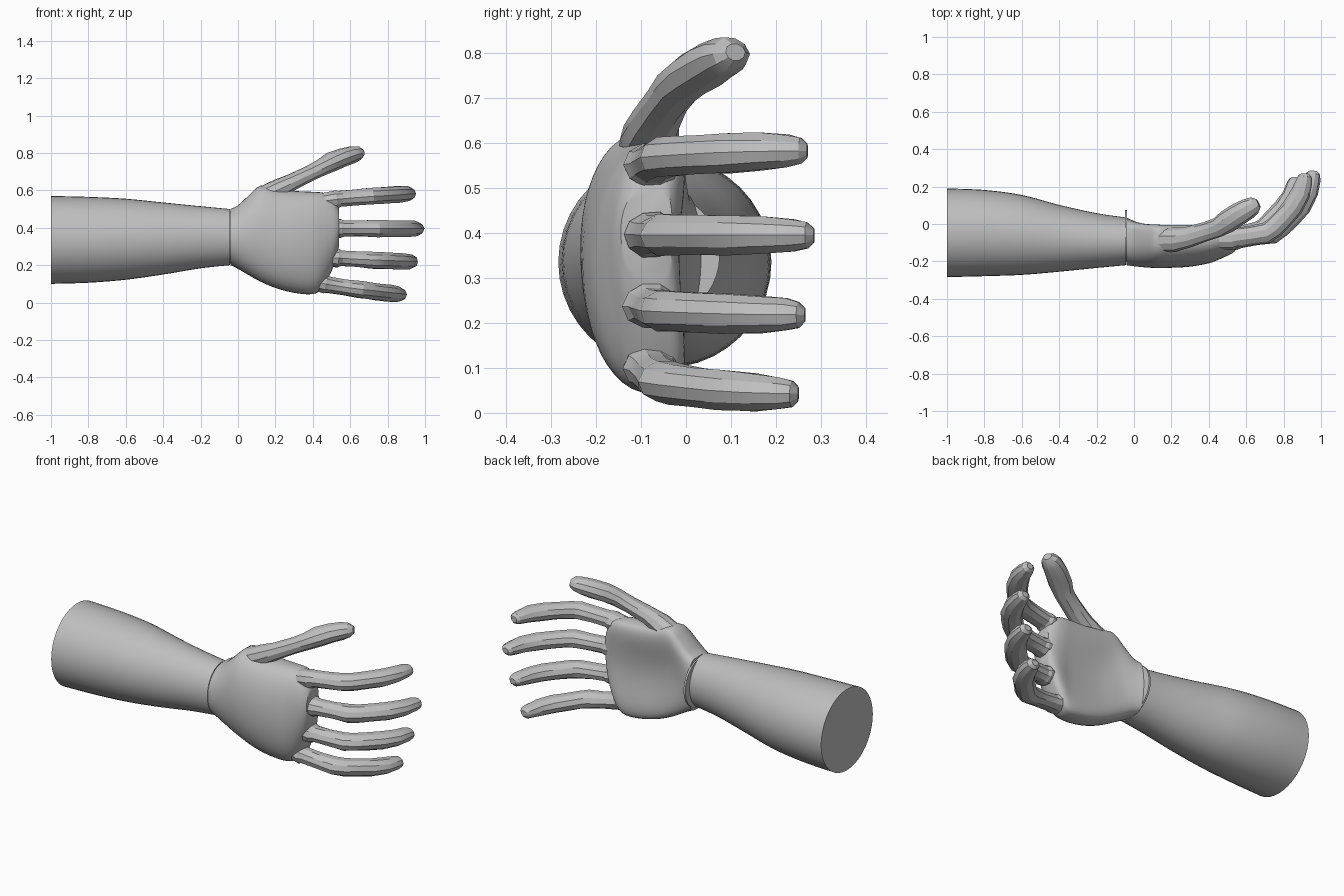
import bpy, bmesh, math, random
from mathutils import Vector

random.seed(4)
cube = bpy.data.objects.get("Cube")
if cube:
    bpy.data.objects.remove(cube, do_unlink=True)

# One matte grey for the whole arm
grey = bpy.data.materials.new("plain grey")
grey.use_nodes = True
color = (0.52, 0.52, 0.52, 1)
grey.diffuse_color = color
grey.node_tree.nodes["Principled BSDF"].inputs["Base Color"].default_value = color


def loft(name, rings, angle):
    """Skin closed rings of points into a capped solid."""
    bm = bmesh.new()
    loops = [[bm.verts.new(p) for p in ring] for ring in rings]
    n = len(loops[0])
    for a, b in zip(loops, loops[1:]):
        for i in range(n):
            j = (i + 1) % n
            bm.faces.new((a[i], a[j], b[j], b[i]))
    bm.faces.new(loops[0])
    bm.faces.new(loops[-1])
    bmesh.ops.recalc_face_normals(bm, faces=bm.faces)
    mesh = bpy.data.meshes.new(name)
    bm.to_mesh(mesh)
    bm.free()
    mesh.materials.append(grey)
    obj = bpy.data.objects.new(name, mesh)
    bpy.context.collection.objects.link(obj)
    bpy.ops.object.select_all(action='DESELECT')
    obj.select_set(True)
    bpy.context.view_layer.objects.active = obj
    bpy.ops.object.shade_smooth_by_angle(angle=math.radians(angle))
    return obj


def smooth_rows(rows, steps):
    """Catmull-Rom interpolation through section rows."""
    pts = [Vector(r) for r in rows]
    ext = [pts[0]] + pts + [pts[-1]]
    out = []
    for p, a, b, q in zip(ext, ext[1:], ext[2:], ext[3:]):
        for s in range(steps):
            t = s / steps
            out.append(a + t * ((b - p) / 2 + t * (p - 2.5 * a + 2 * b - q / 2
                       + t * (1.5 * (a - b) + (q - p) / 2))))
    return out + [pts[-1]]


def oval(x, y0, y1, z0, z1, n=40):
    turns = [math.tau * i / n for i in range(n)]
    return [(x, (y0 + y1) / 2 + (y1 - y0) / 2 * math.sin(t),
             (z0 + z1) / 2 + (z1 - z0) / 2 * math.cos(t)) for t in turns]


def palm_section(x, z0, z1, front, back, hollow, n=48):
    """Rounded on the outside, cupped on the inside."""
    mid = front + 0.6 * (back - front)
    ring = []
    for i in range(n):
        t = math.tau * i / n
        s, c = math.sin(t), math.cos(t)
        if s < 0:
            y = mid - (mid - front) * (-s) ** 0.85
        else:
            y = mid + (back - mid) * s ** 0.4 - hollow * s ** 4
        ring.append((x, y, (z0 + z1) / 2 + (z1 - z0) / 2 * c))
    return ring


def tube(name, path, radii, depth, sides=10):
    """Faceted, slightly uneven limb along a path; depth thickens it sideways."""
    pts = [Vector(p) for p in path]
    rings = []
    for k, (p, r) in enumerate(zip(pts, radii)):
        tangent = (pts[min(k + 1, len(pts) - 1)] - pts[max(k - 1, 0)]).normalized()
        side = tangent.cross(Vector((0, 0, 1))).normalized()
        up = side.cross(tangent)
        ring = []
        for i in range(sides):
            t = math.tau * i / sides
            rr = r * random.uniform(0.96, 1.05)
            ring.append(p + rr * (depth * math.cos(t) * side + math.sin(t) * up))
        rings.append(ring)
    return loft(name, rings, 24)


# Forearm: x, y range, z range
forearm_rows = [(-1, -.284, .19, .10, .57), (-.8, -.279, .182, .106, .565),
                (-.6, -.272, .155, .122, .555), (-.4, -.255, .102, .15, .535),
                (-.2, -.235, .058, .183, .515), (-.043, -.22, .035, .20, .50)]
loft("forearm", [oval(*r) for r in smooth_rows(forearm_rows, 5)], 40)

# Thin wrist plate between forearm and hand
loft("wrist_plate", [oval(x, -.2, .075, .21, .49) for x in (-.048, -.037)], 30)

# Palm: x, z range, outer y, inner y, hollow depth
palm_rows = [(-.04, .20, .50, -.22, .035, 0), (.0, .18, .52, -.226, .024, .008),
             (.06, .145, .575, -.232, .02, .026), (.12, .112, .625, -.235, .02, .04),
             (.2, .078, .612, -.234, .02, .05), (.3, .052, .597, -.228, .02, .05),
             (.4, .045, .592, -.21, .018, .042), (.45, .075, .588, -.192, .015, .032),
             (.49, .145, .575, -.174, .005, .02), (.52, .22, .545, -.16, -.012, .008),
             (.54, .30, .505, -.145, -.03, 0)]
loft("palm", [palm_section(*r) for r in smooth_rows(palm_rows, 3)], 40)

# Fingers share one curled profile: fraction along x, y, radius
curl = [(0, -.08, .046), (.14, -.077, .051), (.18, -.073, .044), (.36, -.061, .043),
        (.54, -.046, .047), (.63, -.018, .046), (.74, .036, .045), (.85, .096, .046),
        (.94, .17, .043), (.975, .235, .037), (.988, .265, .03), (.99, .28, .016)]
fingers = {"index_finger": (.46, .92, .543, .583, .27),
           "middle_finger": (.48, .964, .397, .395, .285),
           "ring_finger": (.47, .93, .243, .218, .265),
           "little_finger": (.40, .87, .115, .042, .25)}
for name, (x0, x1, z0, z1, tip_y) in fingers.items():
    scale = (tip_y + .08) / .36
    path = [(x0 + f * (x1 - x0), -.08 + (y + .08) * scale,
             z0 + (z1 - z0) * f ** 0.75) for f, y, r in curl]
    tube(name, path, [r for f, y, r in curl], 1.22)

# Thumb: x, y, z, radius
thumb = [(.15, -.085, .575, .055), (.22, -.083, .608, .055), (.29, -.07, .645, .047),
         (.39, -.04, .693, .043), (.45, -.018, .725, .046), (.5, .015, .752, .051),
         (.56, .055, .776, .051), (.61, .083, .791, .047), (.645, .1, .798, .038),
         (.666, .11, .802, .02)]
tube("thumb", [p[:3] for p in thumb], [p[3] for p in thumb], 1.18)
